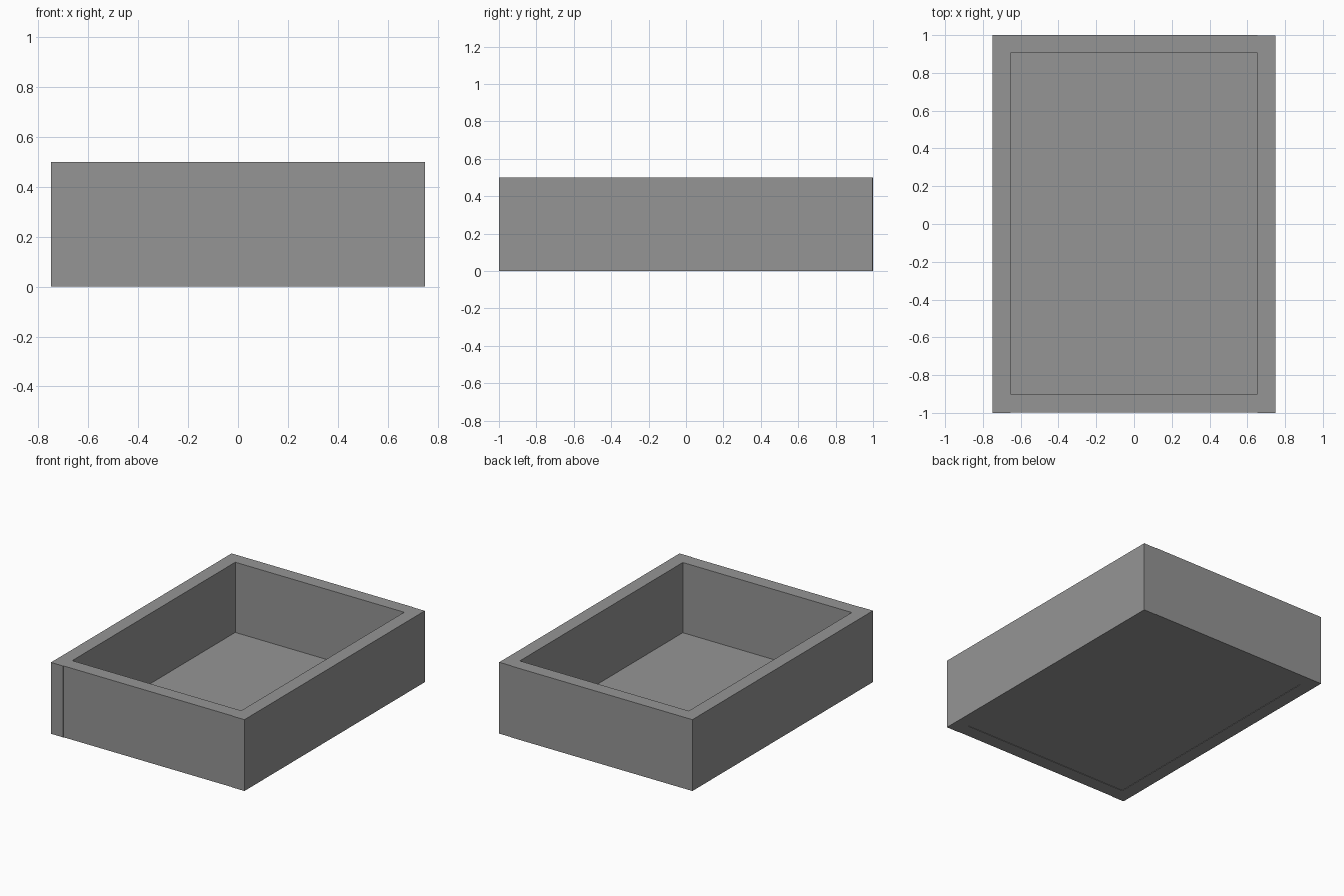
import bpy

if "Cube" in bpy.data.objects:
    bpy.data.objects.remove(bpy.data.objects["Cube"])

# Dark grey finish shared by all boards
grey = bpy.data.materials.new("dark_grey")
grey.diffuse_color = (0.3, 0.3, 0.3, 1)
grey.use_nodes = True
grey.node_tree.nodes["Principled BSDF"].inputs["Base Color"].default_value = grey.diffuse_color


def panel(name, lo, hi):
    """Flat-faced board between two opposite corners."""
    centre = [(a + b) / 2 for a, b in zip(lo, hi)]
    size = [b - a for a, b in zip(lo, hi)]
    bpy.ops.mesh.primitive_cube_add(size=1, location=centre)
    board = bpy.context.object
    board.name = name
    board.scale = size
    bpy.ops.object.transform_apply(location=False, rotation=False, scale=True)
    board.data.materials.append(grey)
    return board


HALF_X, HALF_Y, HEIGHT = 0.75, 1.0, 0.5
INNER_X = 0.655
STEP = 0.003             # tiny offset between neighbouring boards

# Long side walls; the right one stops just short of the back face
panel("left_wall", (-HALF_X, -HALF_Y, 0), (-INNER_X, HALF_Y, HEIGHT))
panel("right_wall", (INNER_X, -HALF_Y, 0), (HALF_X, HALF_Y - STEP, HEIGHT))

# End walls fit between the sides; the front one is set back slightly
panel("front_wall", (-INNER_X, -HALF_Y + STEP, 0), (INNER_X, -0.9, HEIGHT))
panel("back_wall", (-INNER_X, 0.905, 0), (INNER_X, HALF_Y, HEIGHT))

# Thin floor between the walls, recessed slightly from the underside
panel("floor", (-INNER_X, -0.9, STEP), (INNER_X, 0.905, 0.008))
